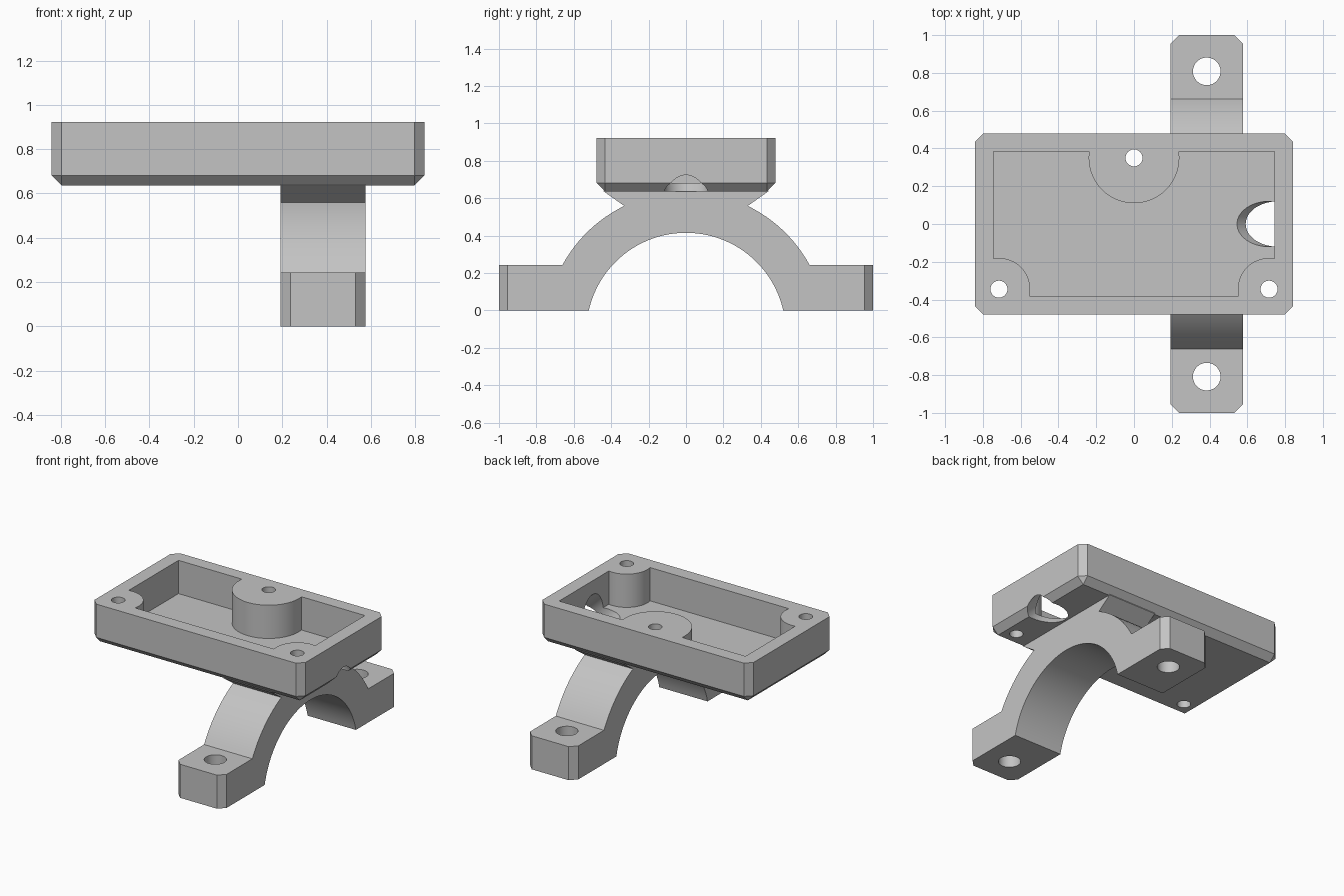
import bpy, bmesh, math
from mathutils import Matrix, Vector

if "Cube" in bpy.data.objects:
    bpy.data.objects.remove(bpy.data.objects["Cube"], do_unlink=True)

grey = bpy.data.materials.new("plain grey")
grey.use_nodes = True
COLOUR = (0.55, 0.55, 0.55, 1)
grey.diffuse_color = COLOUR
grey.node_tree.nodes["Principled BSDF"].inputs["Base Color"].default_value = COLOUR


def make_object(name, bm):
    bmesh.ops.recalc_face_normals(bm, faces=bm.faces)
    mesh = bpy.data.meshes.new(name)
    bm.to_mesh(mesh)
    bm.free()
    mesh.materials.append(grey)
    obj = bpy.data.objects.new(name, mesh)
    bpy.context.collection.objects.link(obj)
    return obj


def box_mesh(low, high):
    bm = bmesh.new()
    bmesh.ops.create_cube(bm, size=1)
    low, high = Vector(low), Vector(high)
    size = high - low
    for v in bm.verts:
        v.co = Vector(c * s for c, s in zip(v.co, size)) + (low + high) / 2
    return bm


def cylinder(name, centre, radius, length, tilt=0, sides=64):
    bm = bmesh.new()
    place = Matrix.Translation(centre) @ Matrix.Rotation(tilt, 4, "Y")
    bmesh.ops.create_cone(bm, cap_ends=True, segments=sides, radius1=radius,
                          radius2=radius, depth=length, matrix=place)
    return make_object(name, bm)


def cut(target, cutter):
    """Subtract the cutter from the target, then discard it."""
    mod = target.modifiers.new("cut", "BOOLEAN")
    mod.operation, mod.solver, mod.object = "DIFFERENCE", "EXACT", cutter
    bpy.context.view_layer.objects.active = target
    bpy.ops.object.modifier_apply(modifier=mod.name)
    bpy.data.objects.remove(cutter, do_unlink=True)


def is_vertical(edge):
    a, b = edge.verts
    return abs(a.co.z - b.co.z) > 0.1


def smooth(obj):
    bpy.ops.object.select_all(action="DESELECT")
    obj.select_set(True)
    bpy.context.view_layer.objects.active = obj
    bpy.ops.object.shade_smooth_by_angle(angle=math.radians(25))


CHAMFER = 0.046
BASE, FLOOR, RIM = 0.636, 0.682, 0.922

# Tray block, chamfered on its corners and underside
bm = box_mesh((-0.843, -0.479, BASE), (0.843, 0.479, RIM))
edges = [e for e in bm.edges
         if is_vertical(e) or max(v.co.z for v in e.verts) < FLOOR]
bmesh.ops.bevel(bm, geom=edges, offset=CHAMFER, segments=1, affect="EDGES")
tray = make_object("tray", bm)

# Pocket, leaving a round screw post at each hole
posts = [((0, 0.35), 0.24), ((-0.715, -0.345), 0.165), ((0.715, -0.345), 0.165)]
pocket = make_object("pocket_cutter",
                     box_mesh((-0.744, -0.381, FLOOR), (0.744, 0.384, 1.1)))
for (x, y), radius in posts:
    cut(pocket, cylinder("post_cutter", (x, y, 0.9), radius, 1))
cut(tray, pocket)

# Screw holes and the slanted cable opening
for (x, y), radius in posts:
    cut(tray, cylinder("screw_cutter", (x, y, 0.8), 0.045, 1, sides=32))
cut(tray, cylinder("cable_cutter", (0.715, 0, FLOOR), 0.12, 1.0,
                   tilt=math.radians(-45)))
smooth(tray)

# Saddle bracket: half profile from the crown, mirrored across y
ARC_Z, INNER, OUTER = -0.118, 0.533, 0.753


def arc(radius, y_start, y_end, steps):
    a, b = (math.asin(y / radius) for y in (y_start, y_end))
    angles = [a + (b - a) * i / steps for i in range(steps + 1)]
    return [(radius * math.sin(t), ARC_Z + radius * math.cos(t)) for t in angles]


inner_end = math.sqrt(INNER ** 2 - ARC_Z ** 2)
half = arc(INNER, 0, inner_end, 24)
half += [(1, 0), (1, 0.242)]
half += arc(OUTER, 0.661, 0.33, 12)
half += [(0.44, BASE), (0.44, BASE + 0.005)]
profile = half + [(-y, z) for y, z in reversed(half[1:])]

bm = bmesh.new()
face = bm.faces.new([bm.verts.new((0.192, y, z)) for y, z in profile])
result = bmesh.ops.extrude_face_region(bm, geom=[face])
for item in result["geom"]:
    if isinstance(item, bmesh.types.BMVert):
        item.co.x = 0.577
bmesh.ops.recalc_face_normals(bm, faces=bm.faces)
corners = [e for e in bm.edges
           if is_vertical(e) and all(abs(v.co.y) > 0.99 for v in e.verts)]
bmesh.ops.bevel(bm, geom=corners, offset=CHAMFER, segments=1, affect="EDGES")
bracket = make_object("saddle_bracket", bm)

# Bolt holes in both feet
for side in (-1, 1):
    cut(bracket, cylinder("bolt_cutter", (0.385, side * 0.808, 0.1), 0.073, 0.6))
smooth(bracket)
